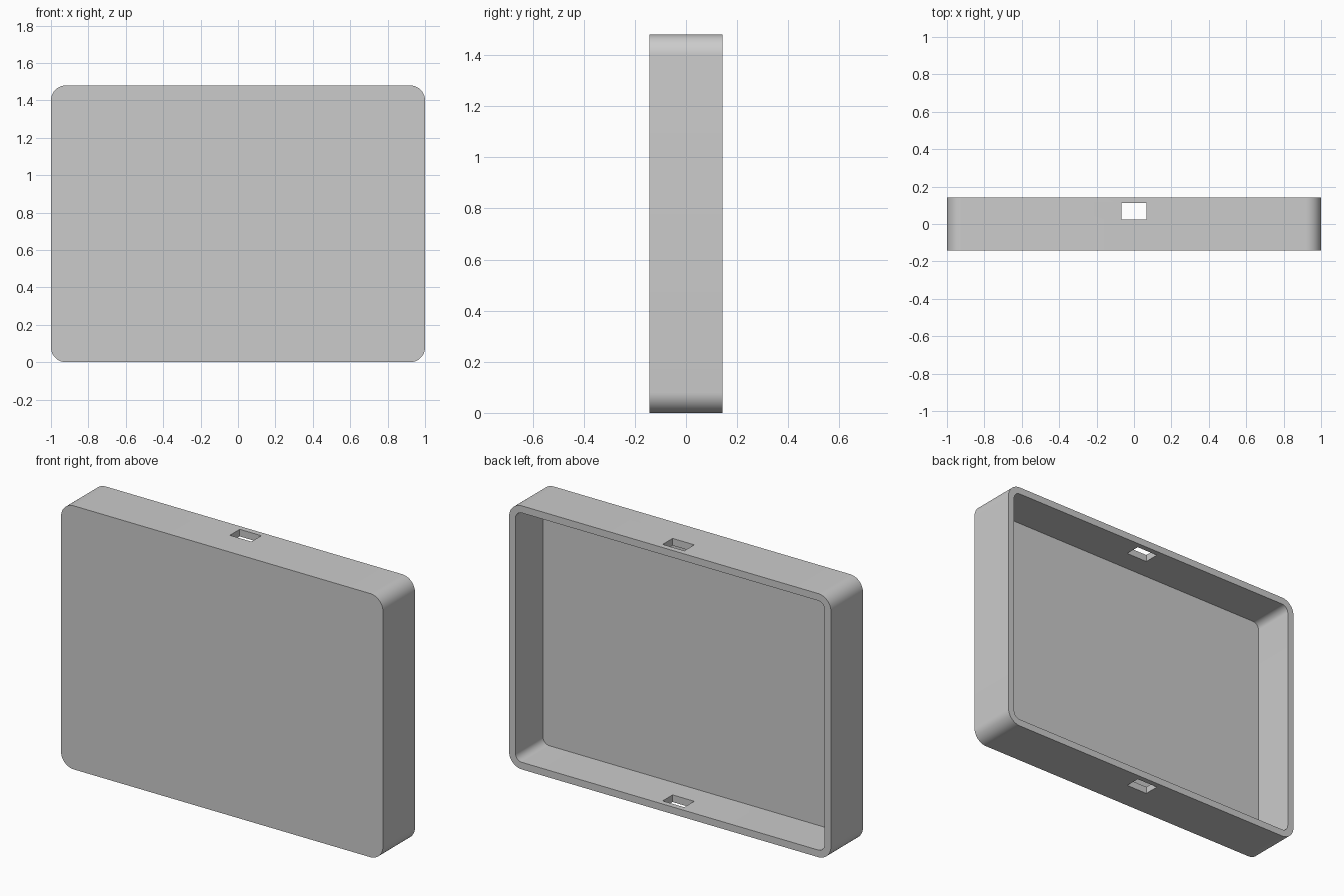
import bpy
import bmesh
from math import cos, sin, pi, radians

old = bpy.data.objects.get("Cube")
if old:
    bpy.data.objects.remove(old, do_unlink=True)

WIDTH, DEPTH, HEIGHT = 2.0, 0.284, 1.48
WALL, RADIUS, STEPS = 0.04, 0.08, 12

grey = bpy.data.materials.new("light grey")
grey.use_nodes = True
colour = (0.6, 0.6, 0.6, 1)
grey.diffuse_color = colour
grey.node_tree.nodes["Principled BSDF"].inputs["Base Color"].default_value = colour


def rounded_slab(name, width, height, radius, y0, y1):
    """Rounded rectangle in the xz plane, extruded from y0 to y1."""
    bm = bmesh.new()
    ring = []
    for corner, (sx, sz) in enumerate([(1, 1), (-1, 1), (-1, -1), (1, -1)]):
        for i in range(STEPS + 1):
            a = (corner + i / STEPS) * pi / 2
            x = sx * (width / 2 - radius) + radius * cos(a)
            z = sz * (height / 2 - radius) + radius * sin(a)
            ring.append(bm.verts.new((x, y0, z + HEIGHT / 2)))
    face = bm.faces.new(ring)
    moved = bmesh.ops.extrude_face_region(bm, geom=[face])["geom"]
    top = [v for v in moved if isinstance(v, bmesh.types.BMVert)]
    bmesh.ops.translate(bm, verts=top, vec=(0, y1 - y0, 0))
    bmesh.ops.recalc_face_normals(bm, faces=bm.faces)
    mesh = bpy.data.meshes.new(name)
    bm.to_mesh(mesh)
    bm.free()
    mesh.materials.append(grey)
    obj = bpy.data.objects.new(name, mesh)
    bpy.context.collection.objects.link(obj)
    return obj


# Outer shell, closed at the front
tray = rounded_slab("tray", WIDTH, HEIGHT, RADIUS, -DEPTH / 2, DEPTH / 2)

# Hollow open to the back
cavity = rounded_slab("cavity_cutter", WIDTH - 2 * WALL, HEIGHT - 2 * WALL,
                      RADIUS - WALL, WALL - DEPTH / 2, DEPTH)

# One tall block cuts the slots in the top and bottom walls
bpy.ops.mesh.primitive_cube_add(size=1, location=(0, 0.067, HEIGHT / 2))
slots = bpy.context.object
slots.name = "slot_cutter"
slots.scale = (0.134, 0.088, HEIGHT + 0.2)
slots.data.materials.append(grey)

bpy.ops.object.select_all(action="DESELECT")
bpy.context.view_layer.objects.active = tray
tray.select_set(True)
for cutter in (cavity, slots):
    cut = tray.modifiers.new(cutter.name, "BOOLEAN")
    cut.operation = "DIFFERENCE"
    cut.solver = "EXACT"
    cut.object = cutter
    bpy.ops.object.modifier_apply(modifier=cut.name)
    bpy.data.objects.remove(cutter, do_unlink=True)

bpy.ops.object.shade_smooth_by_angle(angle=radians(30))
